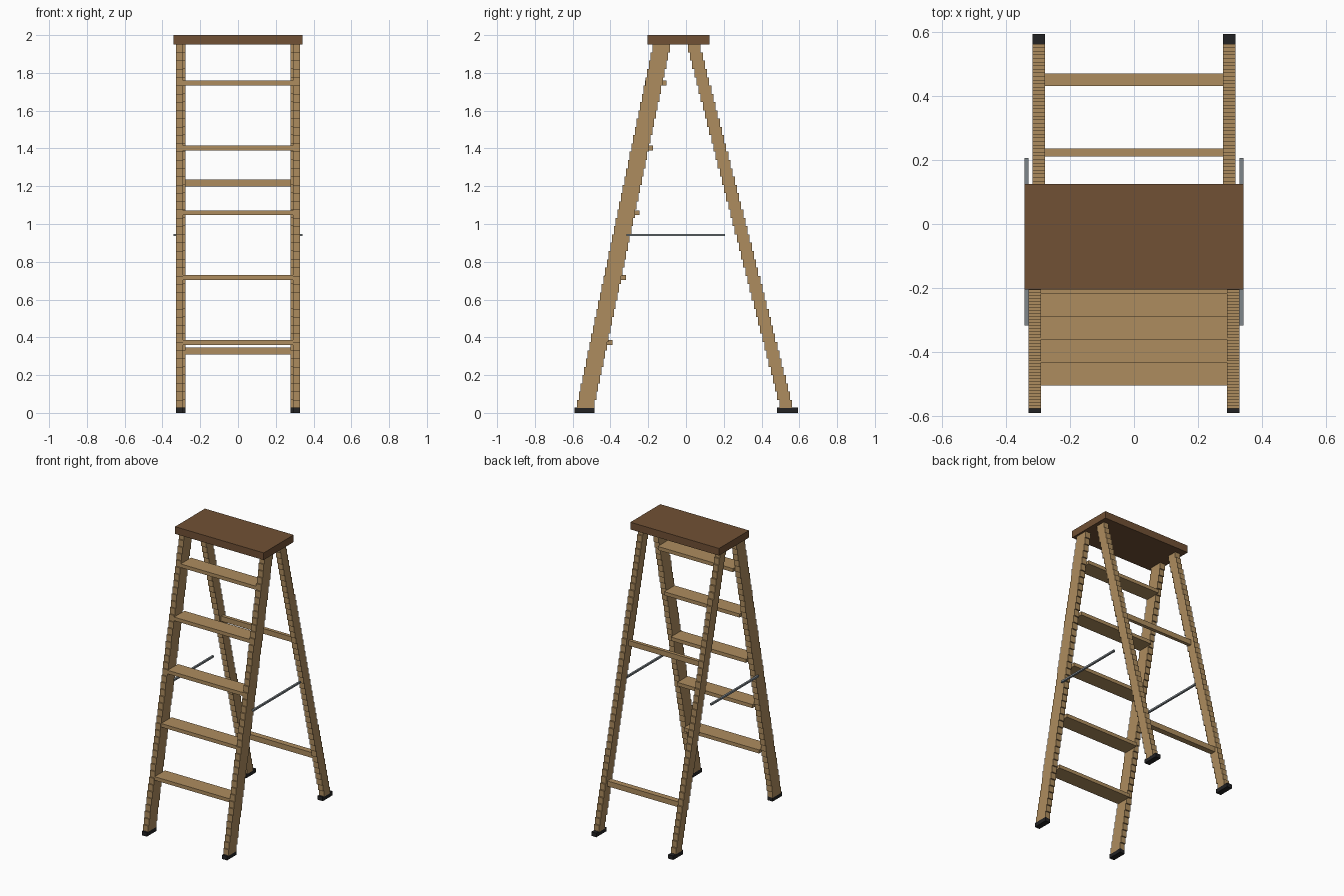
import bpy, bmesh

cube = bpy.data.objects.get("Cube")
if cube:
    bpy.data.objects.remove(cube, do_unlink=True)


def material(name, rgb):
    m = bpy.data.materials.new(name)
    m.use_nodes = True
    m.diffuse_color = (*rgb, 1)
    m.node_tree.nodes["Principled BSDF"].inputs["Base Color"].default_value = (*rgb, 1)
    return m


WOOD = material("light wood", (0.42, 0.264, 0.113))
BROWN = material("dark wood", (0.165, 0.082, 0.035))
RUBBER = material("black rubber", (0.016, 0.016, 0.017))
STEEL = material("grey steel", (0.21, 0.24, 0.26))


def finish(name, bm, mat):
    bmesh.ops.recalc_face_normals(bm, faces=bm.faces)
    mesh = bpy.data.meshes.new(name)
    bm.to_mesh(mesh)
    bm.free()
    mesh.materials.append(mat)
    obj = bpy.data.objects.new(name, mesh)
    bpy.context.collection.objects.link(obj)
    return obj


def box(name, xs, ys, zs, mat):
    """Box spanning the given (low, high) pairs."""
    bm = bmesh.new()
    bmesh.ops.create_cube(bm, size=1)
    for v in bm.verts:
        v.co = [(s[0] + s[1]) / 2 + c * (s[1] - s[0]) for c, s in zip(v.co, (xs, ys, zs))]
    return finish(name, bm, mat)


def stepped_leg(name, xs, y_bottom, y_top, depth, z0=0.025, z1=1.952, steps=44):
    """Leaning leg with a staircase outline, extruded sideways."""
    front, back = [], []
    for i in range(steps):
        y = y_bottom + (y_top - y_bottom) * i / (steps - 1)
        for k in (i, i + 1):
            z = z0 + (z1 - z0) * k / steps
            front.append((xs[0], y - depth / 2, z))
            back.append((xs[0], y + depth / 2, z))
    bm = bmesh.new()
    face = bm.faces.new([bm.verts.new(p) for p in front + back[::-1]])
    ext = bmesh.ops.extrude_face_region(bm, geom=[face])
    moved = [g for g in ext["geom"] if isinstance(g, bmesh.types.BMVert)]
    bmesh.ops.translate(bm, verts=moved, vec=(xs[1] - xs[0], 0, 0))
    return finish(name, bm, WOOD)


# Legs, rubber feet and side spreader rods
for side, s in (("left", 1), ("right", -1)):
    def span(a, b):
        return tuple(sorted((s * a, s * b)))
    front_x, rear_x = span(0.29, 0.329), span(0.277, 0.316)
    stepped_leg(f"front_leg_{side}", front_x, -0.53, -0.132, 0.092)
    stepped_leg(f"rear_leg_{side}", rear_x, 0.528, 0.044, 0.068)
    box(f"front_foot_{side}", front_x, (-0.59, -0.484), (0, 0.028), RUBBER)
    box(f"rear_foot_{side}", rear_x, (0.482, 0.592), (0, 0.028), RUBBER)
    box(f"spreader_rod_{side}", span(0.329, 0.342), (-0.316, 0.206), (0.936, 0.948), STEEL)

# Top platform
box("top_platform", (-0.342, 0.342), (-0.205, 0.124), (1.95, 2.0), BROWN)

# Treads between the front legs
for i in range(5):
    y, z = -0.447 + 0.0717 * i, 0.373 + 0.3433 * i
    box(f"tread_{i + 1}", (-0.29, 0.29), (y - 0.057, y + 0.057), (z - 0.0125, z + 0.0125), WOOD)

# Cross bars between the rear legs
box("rear_bar_lower", (-0.278, 0.278), (0.43, 0.47), (0.309, 0.346), WOOD)
box("rear_bar_upper", (-0.278, 0.278), (0.211, 0.235), (1.199, 1.235), WOOD)
